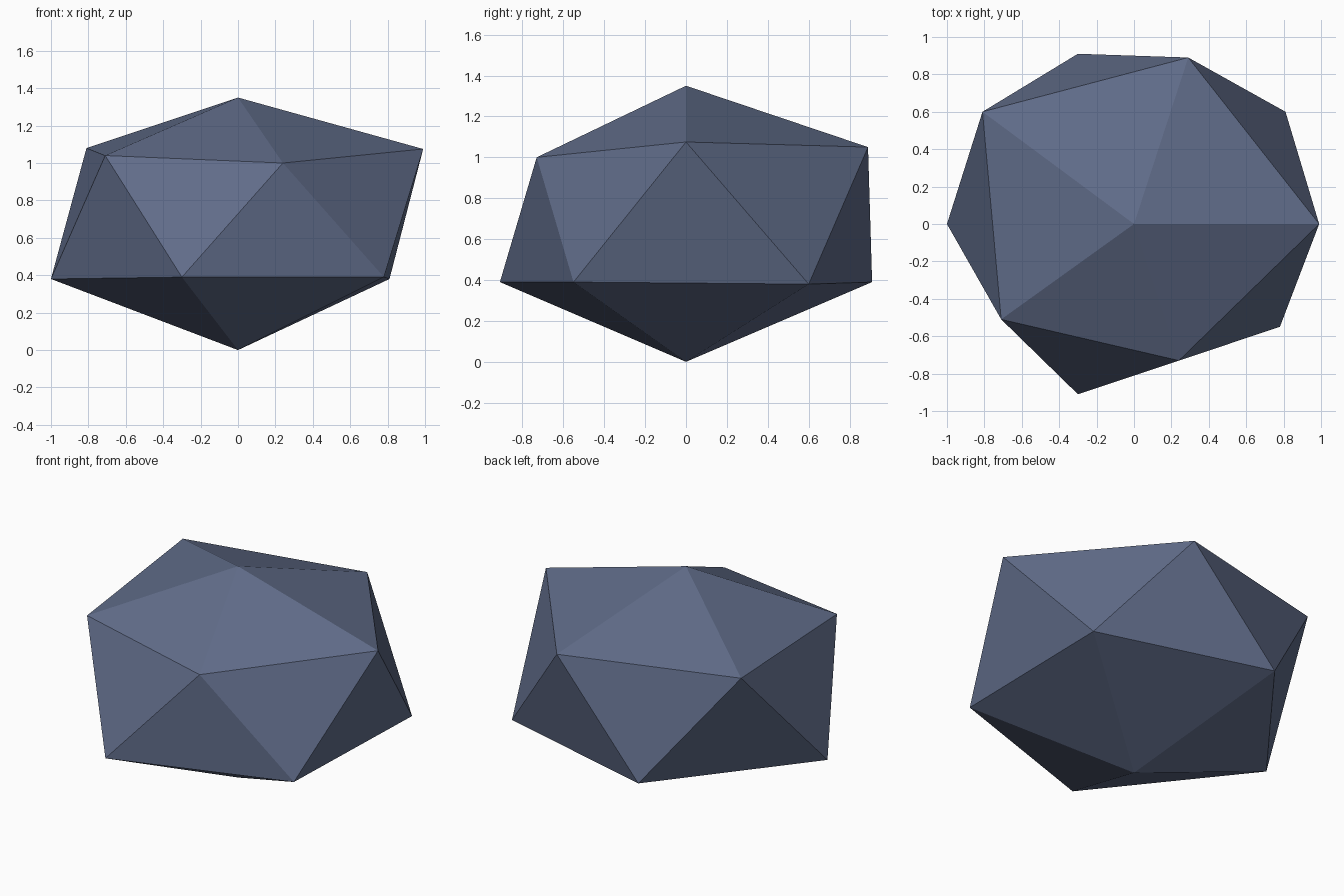
import bpy, bmesh

if "Cube" in bpy.data.objects:
    bpy.data.objects.remove(bpy.data.objects["Cube"])

# Ring points run anticlockwise; each lower point sits between two upper ones
UPPER = [(0.99, 0.0, 1.075), (0.29, 0.89, 1.05), (-0.81, 0.60, 1.08),
         (-0.71, -0.51, 1.04), (0.24, -0.73, 1.0)]
LOWER = [(0.81, 0.60, 0.38), (-0.30, 0.91, 0.39), (-1.0, 0.0, 0.38),
         (-0.30, -0.91, 0.39), (0.78, -0.55, 0.39)]

# Faceted boulder: top cap, zigzag band and bottom cap
bm = bmesh.new()
top = bm.verts.new((0, 0, 1.35))
bottom = bm.verts.new((0, 0, 0))
up = [bm.verts.new(p) for p in UPPER]
low = [bm.verts.new(p) for p in LOWER]
for i in range(5):
    j = (i + 1) % 5
    bm.faces.new((top, up[i], up[j]))
    bm.faces.new((up[i], low[i], up[j]))
    bm.faces.new((up[j], low[i], low[j]))
    bm.faces.new((bottom, low[j], low[i]))
bmesh.ops.recalc_face_normals(bm, faces=bm.faces)

mesh = bpy.data.meshes.new("boulder")
bm.to_mesh(mesh)
bm.free()

# Slate blue stone
stone = bpy.data.materials.new("slate_blue_stone")
stone.diffuse_color = (0.117, 0.15, 0.25, 1)
stone.use_nodes = True
stone.node_tree.nodes["Principled BSDF"].inputs["Base Color"].default_value = stone.diffuse_color
mesh.materials.append(stone)

boulder = bpy.data.objects.new("boulder", mesh)
bpy.context.collection.objects.link(boulder)
